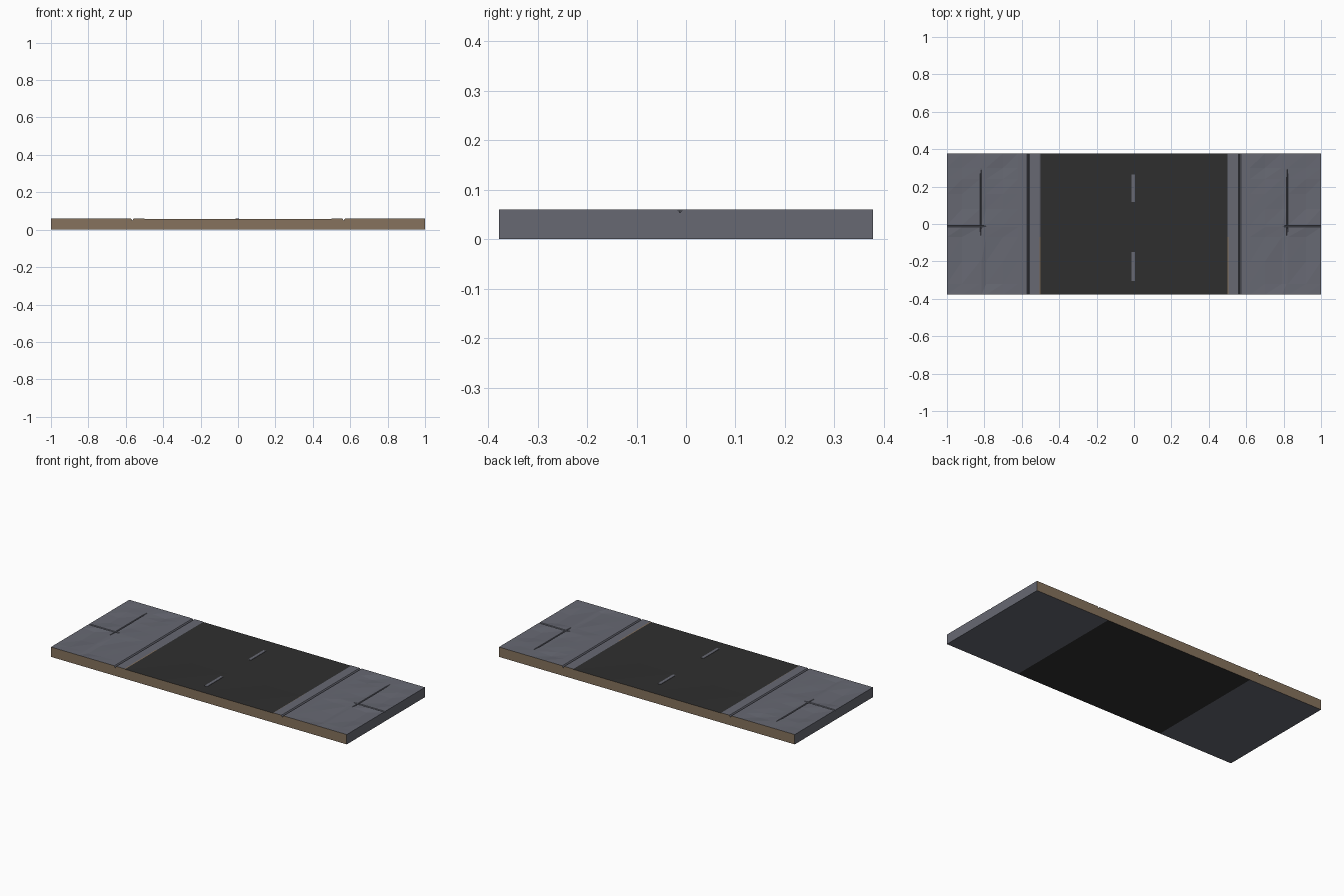
import bpy, bmesh, random

if "Cube" in bpy.data.objects:
    bpy.data.objects.remove(bpy.data.objects["Cube"])

random.seed(4)
HALF_Y, TOP, ROAD = 0.378, 0.06, 0.058


def mat(name, r, g, b):
    m = bpy.data.materials.new(name)
    m.diffuse_color = (r, g, b, 1)
    m.use_nodes = True
    m.node_tree.nodes["Principled BSDF"].inputs["Base Color"].default_value = m.diffuse_color
    return m


concrete = mat("concrete grey", 0.135, 0.14, 0.17)
asphalt = mat("asphalt black", 0.028, 0.028, 0.028)
earth = mat("earth brown", 0.24, 0.17, 0.11)
MATS = [concrete, asphalt, earth]


def slab(name, xs, ys, height, top_mat, outer_x=None):
    """Slab with a relief top; long sides are earth, outer end is the top colour."""
    bm = bmesh.new()
    nx, ny = len(xs), len(ys)
    t = [[bm.verts.new((x, y, height(x, y))) for y in ys] for x in xs]
    b = [[bm.verts.new((x, y, 0)) for y in (ys[0], ys[-1])] for x in xs]

    def face(vs, m):
        bm.faces.new(vs).material_index = m

    for i in range(nx - 1):
        for j in range(ny - 1):
            q = (t[i][j], t[i + 1][j], t[i + 1][j + 1], t[i][j + 1])
            xm, ym = abs(xs[i] + xs[i + 1]) / 2, (ys[j] + ys[j + 1]) / 2
            face(q[:3], top_mat(xm, ym))
            face((q[0], q[2], q[3]), top_mat(xm, ym))
        face((b[i][0], b[i + 1][0], t[i + 1][0], t[i][0]), 2)
        face((b[i + 1][1], b[i][1], t[i][-1], t[i + 1][-1]), 2)
        face((b[i][0], b[i][1], b[i + 1][1], b[i + 1][0]), top_mat(0.8, 0))
    for k, x in ((0, xs[0]), (-1, xs[-1])):
        if outer_x is not None and abs(x - outer_x) < 1e-6:
            face([b[k][0]] + t[k] + [b[k][1]], top_mat(0.8, 0))
    bmesh.ops.recalc_face_normals(bm, faces=bm.faces)
    # open shells: make sure the walking surface points up
    up = sum(f.normal.z * f.calc_area() for f in bm.faces if f.calc_center_median().z > 0.04)
    if up < 0:
        bmesh.ops.reverse_faces(bm, faces=bm.faces)
    me = bpy.data.meshes.new(name)
    bm.to_mesh(me)
    bm.free()
    for m in MATS:
        me.materials.append(m)
    ob = bpy.data.objects.new(name, me)
    bpy.context.collection.objects.link(ob)
    return ob


# Pavements: curb, gutter groove, and worn paving joints
dents = {}


def pavement_height(x, y):
    a = abs(x)
    if a < 0.501:
        return ROAD
    if abs(a - 0.565) < 0.002:
        return 0.049
    if abs(a - 0.82) < 0.001 and -0.02 < y < 0.25:
        return 0.052
    if abs(y + 0.012) < 0.001 and a > 0.815:
        return 0.053
    if a in (0.7, 0.79, 0.92) and abs(y) < 0.36 and abs(y + 0.012) > 0.01:
        key = (a, round(y, 3))
        if key not in dents:
            dents[key] = random.uniform(0, 0.007)
        return TOP - dents[key]
    return TOP


XS = [0.5, 0.504, 0.558, 0.565, 0.572, 0.62, 0.7, 0.79, 0.816, 0.82, 0.824, 0.92, 1.0]
YS = [-HALF_Y, -0.32, -0.2, -0.07, -0.017, -0.012, -0.007, 0.08, 0.16, 0.24, 0.3, HALF_Y]
curb_mat = lambda x, y: 2 if x < 0.503 and y < -0.07 else 0
slab("right_pavement", XS, YS, pavement_height, curb_mat, 1.0)
slab("left_pavement", [-x for x in reversed(XS)], YS, pavement_height, curb_mat, -1.0)

# Road between the curbs, very slightly worn
slab("road", [-0.5, -0.25, 0, 0.25, 0.5], [-HALF_Y, -0.1, 0.1, HALF_Y],
     lambda x, y: ROAD - (0.002 if abs(x) == 0.25 and abs(y) < 0.2 else 0),
     lambda x, y: 1)

# Centre line dashes
for name, y0, y1 in (("back_dash", 0.118, 0.265), ("front_dash", -0.305, -0.15)):
    bpy.ops.mesh.primitive_cube_add(size=1, location=(-0.004, (y0 + y1) / 2, 0.0585))
    dash = bpy.context.object
    dash.name = name
    dash.scale = (0.018, y1 - y0, 0.003)
    dash.data.materials.append(concrete)
